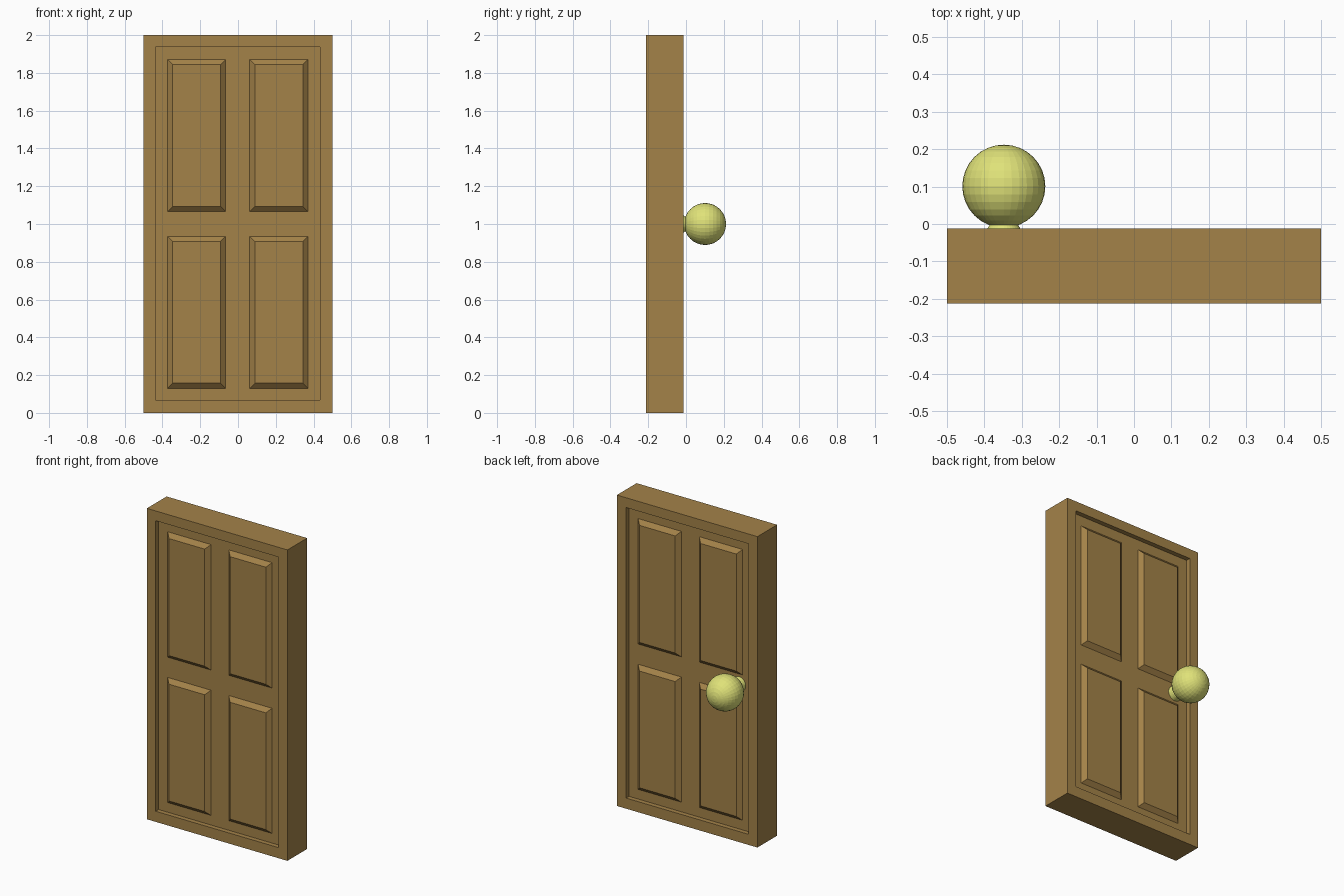
import bpy, bmesh, math
from mathutils import Matrix

if "Cube" in bpy.data.objects:
    bpy.data.objects.remove(bpy.data.objects["Cube"])

YC = -0.112            # mid-plane of the door
HALF, RECESS, RAISE = 0.10, 0.03, 0.025


def material(name, color):
    m = bpy.data.materials.new(name)
    m.diffuse_color = (*color, 1)
    m.use_nodes = True
    m.node_tree.nodes["Principled BSDF"].inputs["Base Color"].default_value = m.diffuse_color
    return m


wood = material("wood", (0.37, 0.225, 0.066))
brass = material("brass", (0.74, 0.76, 0.19))


def finish(name, bm, mat):
    bmesh.ops.recalc_face_normals(bm, faces=bm.faces)
    me = bpy.data.meshes.new(name)
    bm.to_mesh(me)
    bm.free()
    me.materials.append(mat)
    ob = bpy.data.objects.new(name, me)
    bpy.context.collection.objects.link(ob)
    return ob


def rect(bm, x0, x1, z0, z1, y):
    return [bm.verts.new((x, y, z)) for x, z in ((x0, z0), (x1, z0), (x1, z1), (x0, z1))]


def bridge(bm, a, b):
    n = len(a)
    for i in range(n):
        bm.faces.new((a[i], a[(i + 1) % n], b[(i + 1) % n], b[i]))


# Door frame: a rectangular ring
outer, inner = (-0.5, 0.5, 0, 2), (-0.438, 0.435, 0.068, 1.937)
bm = bmesh.new()
loops = [rect(bm, *r, YC + s * HALF)
         for r, s in ((outer, -1), (outer, 1), (inner, 1), (inner, -1))]
for i in range(4):
    bridge(bm, loops[i], loops[(i + 1) % 4])
finish("door_frame", bm, wood)

# Door leaf, set back inside the frame on both sides
bm = bmesh.new()
a, b = (rect(bm, *inner, YC + s * (HALF - RECESS)) for s in (-1, 1))
bridge(bm, a, b)
bm.faces.new(a)
bm.faces.new(b)
finish("door_leaf", bm, wood)

# Raised bevelled panels, four on each face
INSET = 0.027
for side, s in (("front", -1), ("back", 1)):
    for row, z0, z1 in (("lower", 0.13, 0.935), ("upper", 1.065, 1.872)):
        for col, x0, x1 in (("left", -0.373, -0.065), ("right", 0.062, 0.37)):
            bm = bmesh.new()
            y = YC + s * (HALF - RECESS)
            base = rect(bm, x0, x1, z0, z1, y)
            top = rect(bm, x0 + INSET, x1 - INSET, z0 + INSET, z1 - INSET, y + s * RAISE)
            bridge(bm, base, top)
            bm.faces.new(top)
            bm.faces.new(base)
            finish(f"{side}_{row}_{col}_panel", bm, wood)

# Round knob on the back
TURN = Matrix.Rotation(-math.pi / 2, 4, 'X')
bm = bmesh.new()
bmesh.ops.create_uvsphere(bm, u_segments=32, v_segments=16, radius=0.111,
                          matrix=Matrix.Translation((-0.348, 0.101, 1.0)) @ TURN)
finish("knob", bm, brass)

# Knob neck: a short flared collar from the leaf to the knob
bm = bmesh.new()
rings = []
for y, r in ((-0.044, 0.048), (-0.012, 0.044), (0.004, 0.034)):
    rings.append([bm.verts.new((-0.348 + r * math.cos(t), y, 1 + r * math.sin(t)))
                  for t in (2 * math.pi * k / 32 for k in range(32))])
for p, q in zip(rings, rings[1:]):
    bridge(bm, p, q)
bm.faces.new(rings[0])
bm.faces.new(rings[-1])
finish("knob_neck", bm, brass)
